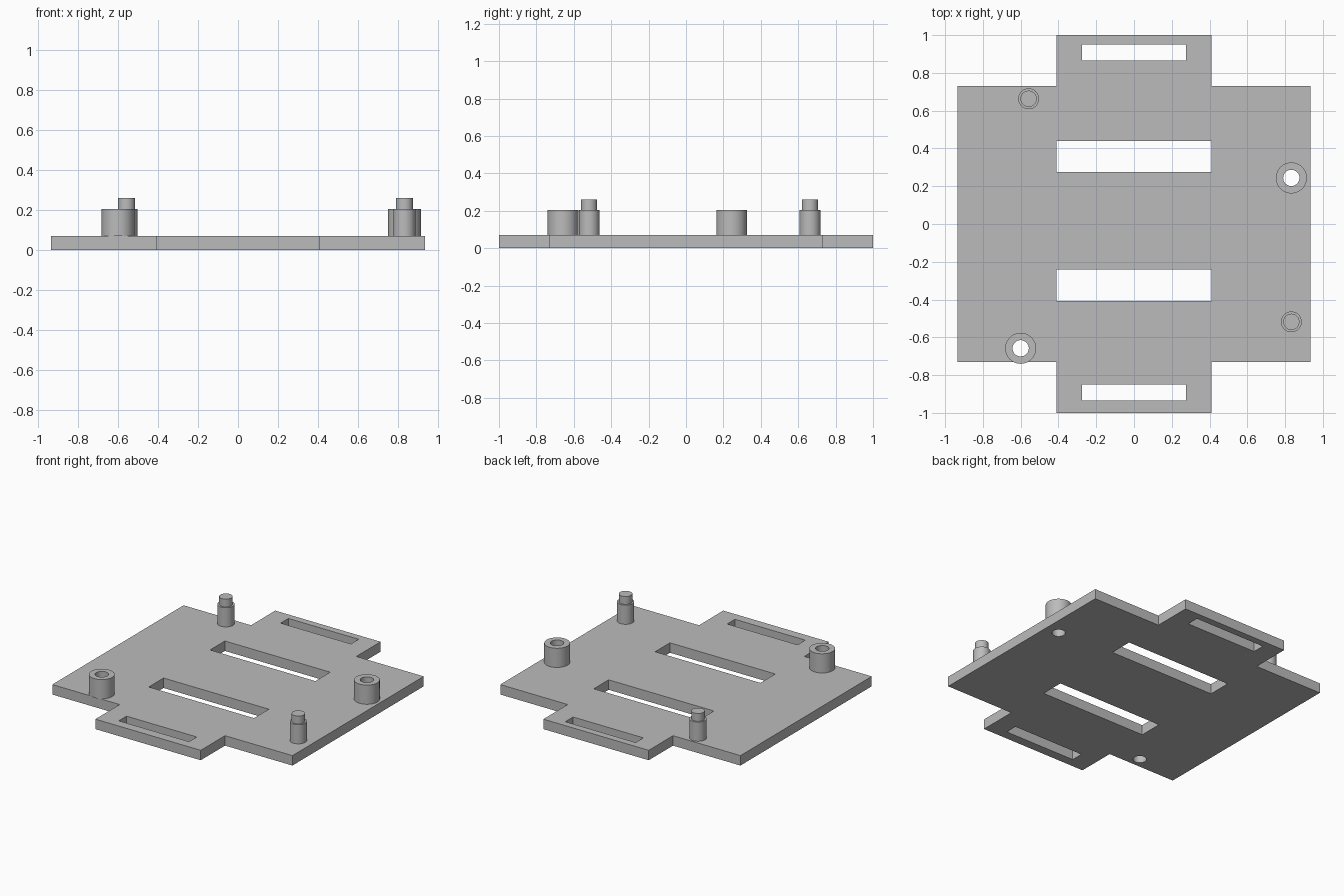
import bpy
import bmesh
from math import cos, sin, tau, radians

if "Cube" in bpy.data.objects:
    bpy.data.objects.remove(bpy.data.objects["Cube"])

GREY = bpy.data.materials.new("plain grey")
GREY.use_nodes = True
GREY.diffuse_color = (0.5, 0.5, 0.5, 1)
GREY.node_tree.nodes["Principled BSDF"].inputs["Base Color"].default_value = (0.5, 0.5, 0.5, 1)


def rect(x, y0, y1):
    return [(-x, y0), (x, y0), (x, y1), (-x, y1)]


def circle(x, y, r, n=48):
    return [(x + r * cos(tau * i / n), y + r * sin(tau * i / n)) for i in range(n)]


def prism(name, outlines, z0, z1):
    """Extrude a filled outline; the outlines after the first are holes."""
    curve = bpy.data.curves.new(name, 'CURVE')
    curve.dimensions = '2D'
    curve.fill_mode = 'BOTH'
    curve.extrude = (z1 - z0) / 2
    for pts in outlines:
        spline = curve.splines.new('POLY')
        spline.points.add(len(pts) - 1)
        for p, (x, y) in zip(spline.points, pts):
            p.co = (x, y, 0, 1)
        spline.use_cyclic_u = True
    obj = bpy.data.objects.new(name, curve)
    bpy.context.collection.objects.link(obj)
    bpy.ops.object.select_all(action='DESELECT')
    obj.select_set(True)
    bpy.context.view_layer.objects.active = obj
    bpy.ops.object.convert(target='MESH')
    obj = bpy.context.object

    # Weld caps to walls and lift to height
    bm = bmesh.new()
    bm.from_mesh(obj.data)
    bmesh.ops.remove_doubles(bm, verts=bm.verts, dist=0.0005)
    bmesh.ops.translate(bm, verts=bm.verts, vec=(0, 0, (z0 + z1) / 2))
    bmesh.ops.recalc_face_normals(bm, faces=bm.faces)
    bm.to_mesh(obj.data)
    bm.free()
    obj.data.materials.clear()
    obj.data.materials.append(GREY)
    bpy.ops.object.shade_smooth_by_angle(angle=radians(30))
    return obj


BASE, SHOULDER, TIP = 0.07, 0.205, 0.26
BODY_X, BODY_Y, TAB_X = 0.935, 0.73, 0.41
TUBE_R, BORE_R, PEG_R, PIN_R = 0.082, 0.043, 0.055, 0.043
tubes = {"right_front": (-0.6, -0.658), "left_back": (0.833, 0.244)}
pegs = {"right_back": (-0.558, 0.663), "left_front": (0.833, -0.518)}

# Base plate: cross-shaped outline with slots and screw holes
half = [(TAB_X, -1), (TAB_X, -BODY_Y), (BODY_X, -BODY_Y),
        (BODY_X, BODY_Y), (TAB_X, BODY_Y), (TAB_X, 1)]
outline = half + [(-x, y) for x, y in reversed(half)]
slots = [rect(0.274, 0.865, 0.951), rect(TAB_X, 0.275, 0.44),
         rect(TAB_X, -0.407, -0.242), rect(0.274, -0.935, -0.849)]
bores = [circle(x, y, BORE_R) for x, y in tubes.values()]
prism("base_plate", [outline] + slots + bores, 0, BASE)

# Hollow screw standoffs
for place, (x, y) in tubes.items():
    prism(place + "_standoff", [circle(x, y, TUBE_R), circle(x, y, BORE_R)], BASE, SHOULDER)

# Stepped locating pegs
for place, (x, y) in pegs.items():
    prism(place + "_peg", [circle(x, y, PEG_R)], BASE, SHOULDER)
    prism(place + "_peg_pin", [circle(x, y, PIN_R)], SHOULDER, TIP)
